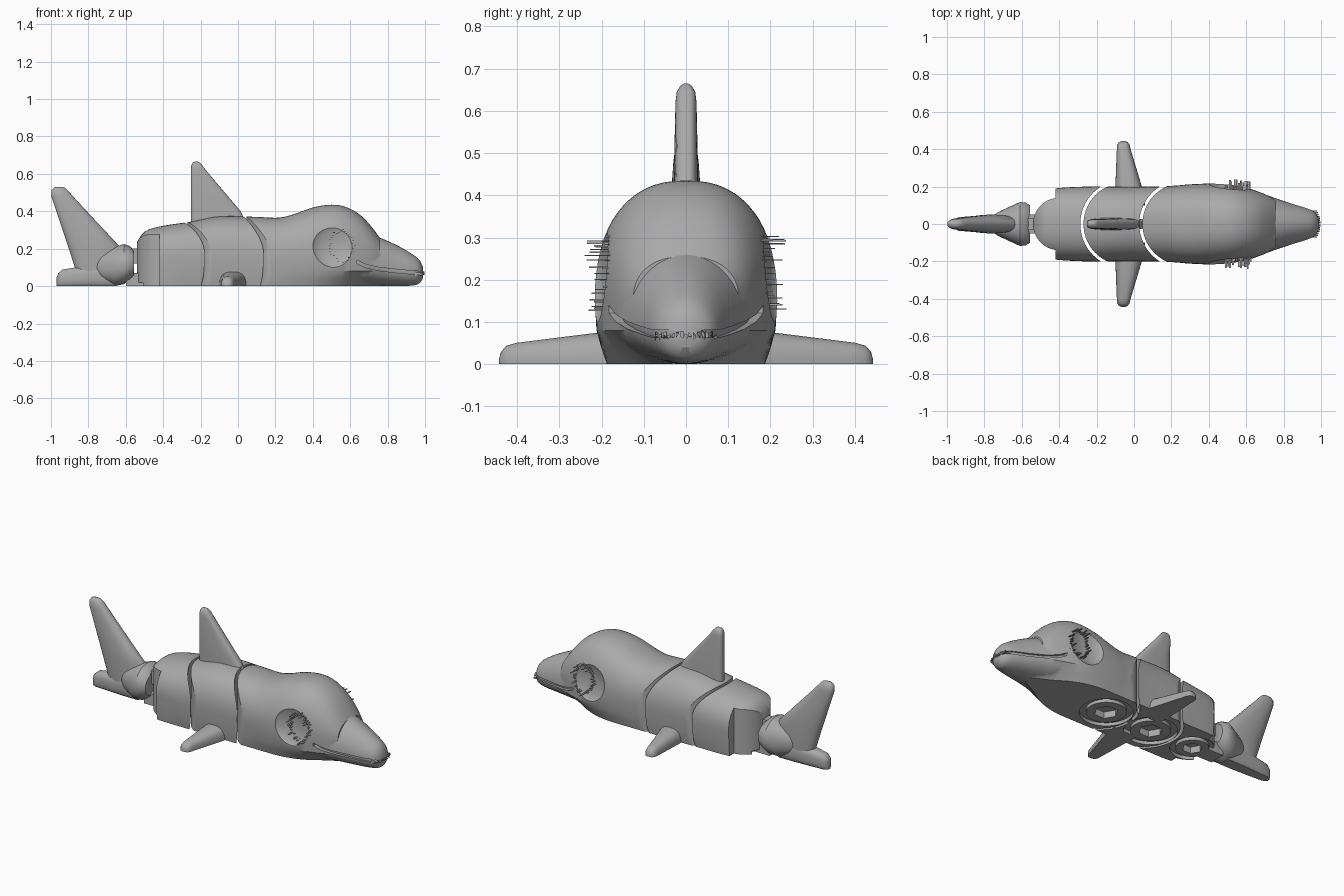
import bpy, bmesh, math, random
from mathutils import Vector

random.seed(4)
cube = bpy.data.objects.get("Cube")
if cube:
    bpy.data.objects.remove(cube, do_unlink=True)

grey = bpy.data.materials.new("plain grey")
grey.use_nodes = True
GREY = (0.4, 0.4, 0.4, 1)
grey.diffuse_color = GREY
grey.node_tree.nodes["Principled BSDF"].inputs["Base Color"].default_value = GREY


def finish(name, bm):
    bmesh.ops.remove_doubles(bm, verts=bm.verts, dist=0.0002)
    bmesh.ops.recalc_face_normals(bm, faces=bm.faces)
    mesh = bpy.data.meshes.new(name)
    bm.to_mesh(mesh)
    bm.free()
    mesh.materials.append(grey)
    ob = bpy.data.objects.new(name, mesh)
    bpy.context.collection.objects.link(ob)
    return ob


def loft(name, rings):
    bm = bmesh.new()
    loops = [[bm.verts.new(p) for p in ring] for ring in rings]
    n = len(loops[0])
    for a, b in zip(loops, loops[1:]):
        for i in range(n):
            j = (i + 1) % n
            bm.faces.new((a[i], a[j], b[j], b[i]))
    bm.faces.new(loops[0])
    bm.faces.new(loops[-1])
    return finish(name, bm)


def prism(name, outline, z0, z1):
    return loft(name, [[(x, y, z) for x, y in outline] for z in (z0, z1)])


def power(v, e):
    return math.copysign(abs(v) ** e, v)


def oval(center, u, v, e=1.0, n=32):
    """Closed oval ring, flattened where it would go under the floor."""
    pts = []
    for i in range(n):
        t = math.tau * (i + 0.5) / n
        p = Vector(center) + Vector(u) * power(math.cos(t), e) + Vector(v) * power(math.sin(t), e)
        p.z = max(p.z, 0)
        pts.append(p)
    return pts


def circle(cx, cy, r, n=48):
    return [(cx + r * math.cos(math.tau * i / n), cy + r * math.sin(math.tau * i / n)) for i in range(n)]


def boolean(ob, cutter, op, keep=False):
    mod = ob.modifiers.new("cut", "BOOLEAN")
    mod.operation, mod.solver, mod.object = op, "EXACT", cutter
    bpy.context.view_layer.objects.active = ob
    bpy.ops.object.modifier_apply(modifier=mod.name)
    if not keep:
        bpy.data.objects.remove(cutter, do_unlink=True)


def smooth(ob, angle=32):
    bpy.ops.object.select_all(action="DESELECT")
    ob.select_set(True)
    bpy.context.view_layer.objects.active = ob
    bpy.ops.object.shade_smooth_by_angle(angle=math.radians(angle))


def blend(stations, x):
    """Smooth interpolation of the station values at x."""
    k = max(i for i in range(len(stations) - 1) if stations[i][0] <= x + 1e-6)
    at = lambda i: stations[min(max(i, 0), len(stations) - 1)]
    p0, p1, p2, p3 = (at(k + d) for d in (-1, 0, 1, 2))
    h = p2[0] - p1[0]
    t = (x - p1[0]) / h
    out = []
    for c in range(1, len(p1)):
        m1 = (p2[c] - p0[c]) / (p2[0] - p0[0]) * h
        m2 = (p3[c] - p1[c]) / (p3[0] - p1[0]) * h
        out.append((2*t**3 - 3*t*t + 1) * p1[c] + (t**3 - 2*t*t + t) * m1
                   + (3*t*t - 2*t**3) * p2[c] + (t**3 - t*t) * m2)
    return out


def steps(stations, count):
    a, b = stations[0][0], stations[-1][0]
    return [a + (b - a) * i / count for i in range(count + 1)]


# Whole body shape: x, half width, height, half width at the floor
BODY = [(-.56, .12, .17, .1), (-.54, .15, .235, .12), (-.5, .17, .29, .15), (-.42, .19, .318, .18),
        (-.25, .2, .345, .185), (-.1, .2, .373, .187), (.1, .2, .37, .187), (.22, .205, .366, .187),
        (.3, .212, .385, .187), (.4, .216, .42, .185), (.5, .214, .435, .165), (.58, .2, .422, .13),
        (.66, .175, .375, .08), (.72, .15, .31, .05), (.76, .125, .255, .03)]


def body_ring(x):
    w, h, b = blend(BODY, x)
    z0 = 0.15
    ring = [(x, -b, 0), (x, -(b + w) / 2, .04), (x, -w * .98, .08)]
    for i in range(33):
        t = math.pi * i / 32
        ring.append((x, -w * power(math.cos(t), .85), z0 + (h - z0) * power(max(math.sin(t), 0), .85)))
    return ring + [(x, -y, z) for x, y, z in reversed(ring[:3])]


def segment(name, ball, radius, step, front, socket=None, socket_r=.237):
    """Slice of the body with a round back and a hollow front."""
    a = math.acos((step - ball) / radius)
    arc = [a + (math.tau - 2 * a) * i / 32 for i in range(33)]
    plan = [(ball + radius * math.cos(t), radius * math.sin(t)) for t in arc]
    plan += [(step, -.3), (front, -.3)]
    if socket is not None:
        s = math.acos((front - socket) / socket_r)
        arc = [s + (math.tau - 2 * s) * i / 32 for i in range(33)]
        plan += [(socket + socket_r * math.cos(t), socket_r * math.sin(t)) for t in reversed(arc)]
    plan += [(front, .3), (step, .3)]
    ob = loft(name, [body_ring(x) for x in steps(BODY, 66)])
    boolean(ob, prism("cutter", plan, -.1, .7), "INTERSECT")
    return ob


head = segment("head", .265, .22, .21, 1.1)
middle = segment("middle_body", -.05, .22, -.1, .135, .265)
rear = segment("rear_body", -.40, .14, -.42, -.18, -.05)

# Snout: x, half width, mouth height, top, bottom
SNOUT = [(.58, .185, .12, .3, 0), (.66, .172, .115, .29, 0), (.75, .14, .1, .262, 0),
         (.85, .107, .082, .218, 0), (.93, .082, .075, .172, .003), (.97, .06, .072, .14, .014),
         (.988, .03, .07, .105, .04)]


def snout_ring(x, scale=1.0):
    w, c, top, low = blend(SNOUT, x)
    ring = []
    for i in range(40):
        t = math.tau * i / 40
        s = math.sin(t)
        ring.append((x, w * scale * math.cos(t), c + s * scale * ((top - c) if s > 0 else (c - low))))
    return ring


snout = loft("snout", [snout_ring(x) for x in steps(SNOUT, 30)])
boolean(head, snout, "UNION")

# Mouth slit with an inner core behind it
LIP = [(.635, .13), (.68, .108), (.75, .092), (.85, .08), (.93, .073), (1.03, .07)]
slit = loft("cutter", [[(x, y, z + d) for y, d in ((-.3, -.009), (.3, -.009), (.3, .009), (-.3, .009))]
                       for x, z in LIP])
boolean(head, slit, "DIFFERENCE")
core = loft("mouth_core", [snout_ring(x, .88) for x in steps(SNOUT, 24)])
smooth(core)

# Dished eye sockets, each holding a ring of thin bristles
for side, label in ((1, "left"), (-1, "right")):
    bm = bmesh.new()
    bmesh.ops.create_uvsphere(bm, u_segments=64, v_segments=32, radius=1)
    for v in bm.verts:
        v.co = (.525 + .135 * v.co.x, side * (.235 + .06 * v.co.y), .228 + .142 * v.co.z)
    boolean(head, finish("cutter", bm), "DIFFERENCE")
    bm = bmesh.new()
    for i in range(34):
        t = math.tau * i / 34
        r = random.uniform(.8, 1)
        x, z = .555 + .07 * r * math.cos(t), .215 + .09 * r * math.sin(t)
        y0, y1 = random.uniform(.165, .185), random.uniform(.19, .24)
        made = bmesh.ops.create_cube(bm, size=1)["verts"]
        for v in made:
            v.co = (x + .009 * v.co.x, side * ((y0 + y1) / 2 + (y1 - y0) * v.co.y), z + .003 * v.co.z)
    finish(label + "_eye_bristles", bm)

# Small teeth at the tip of the mouth
bm = bmesh.new()
for i in range(15):
    y = -.07 + .01 * i
    made = bmesh.ops.create_cube(bm, size=1)["verts"]
    for v in made:
        v.co = (.982 - 4 * y * y + .03 * v.co.x, y + .007 * v.co.y, random.uniform(.055, .08) + .003 * v.co.z)
finish("teeth", bm)

# Recessed rings and hexagon sockets in the underside
for ob, cx, r in ((head, .2, .15), (middle, -.12, .15), (rear, -.42, .125)):
    groove = prism("cutter", circle(cx, 0, r), -.05, .02)
    boolean(groove, prism("cutter", circle(cx, 0, r * .75), -.1, .1), "DIFFERENCE")
    boolean(ob, groove, "DIFFERENCE")
    boolean(ob, prism("cutter", circle(cx, 0, r * .45, 6), -.05, .04), "DIFFERENCE")
for ob in (head, middle, rear):
    smooth(ob)

# Back fin: height, rear edge, front edge, half thickness
DORSAL = [(.3, -.252, .06, .034), (.4, -.252, .015, .03), (.62, -.252, -.172, .025),
          (.645, -.25, -.19, .022), (.659, -.243, -.203, .014), (.665, -.232, -.214, .005)]
smooth(loft("back_fin", [oval(((a + b) / 2, 0, z), ((b - a) / 2, 0, 0), (0, t, 0), .6)
                         for z, a, b, t in DORSAL]), 45)

# Flippers: distance out, rear edge, front edge, height
FLIPPER = [(.1, -.1, .06, .085), (.2, -.1, .042, .076), (.4, -.092, -.018, .051),
           (.425, -.09, -.024, .044), (.438, -.08, -.034, .03), (.443, -.066, -.046, .012)]
for side, label in ((1, "left"), (-1, "right")):
    smooth(loft(label + "_flipper", [oval(((a + b) / 2, side * y, 0), ((b - a) / 2, 0, 0), (0, 0, h), .75)
                                     for y, a, b, h in FLIPPER]), 45)

# Tail knuckle: x, half width, top, bottom
KNUCKLE = [(-.785, .012, .12, .09), (-.77, .035, .145, .06), (-.73, .062, .175, .03), (-.66, .095, .21, .0),
           (-.61, .118, .225, .01), (-.58, .115, .215, .03), (-.555, .1, .19, .05)]
knuckle = loft("tail_knuckle", [oval((x, 0, (a + b) / 2), (0, w, 0), (0, 0, (a - b) / 2), .9)
                                for x, w, a, b in KNUCKLE])
boolean(knuckle, prism("cutter", circle(-.40, 0, .165), -.1, .5), "DIFFERENCE")
smooth(knuckle)

# Upper tail lobe: height, rear edge, front edge, half thickness
UPPER = [(.06, -.86, -.66, .045), (.2, -.905, -.62, .05), (.3, -.938, -.715, .043), (.48, -.998, -.882, .03),
         (.51, -.998, -.908, .026), (.526, -.985, -.925, .016), (.531, -.97, -.94, .006)]
smooth(loft("upper_tail_lobe", [oval(((a + b) / 2, 0, z), ((b - a) / 2, 0, 0), (0, t, 0), .85)
                                for z, a, b, t in UPPER]), 45)

# Lower tail lobe: x, half thickness, height
LOWER = [(-.97, .01, .045), (-.962, .025, .068), (-.94, .036, .088), (-.87, .042, .1), (-.75, .05, .12), (-.65, .05, .12)]
smooth(loft("lower_tail_lobe", [oval((x, 0, h * .45), (0, w, 0), (0, 0, h * .55), .75) for x, w, h in LOWER]), 45)

# Links that tie the knuckle to the rear body
for name, y, z0, z1 in (("lower_link", .05, 0, .07), ("upper_link", .03, .12, .2)):
    prism(name, [(-.6, -y), (-.48, -y), (-.48, y), (-.6, y)], z0, z1)
